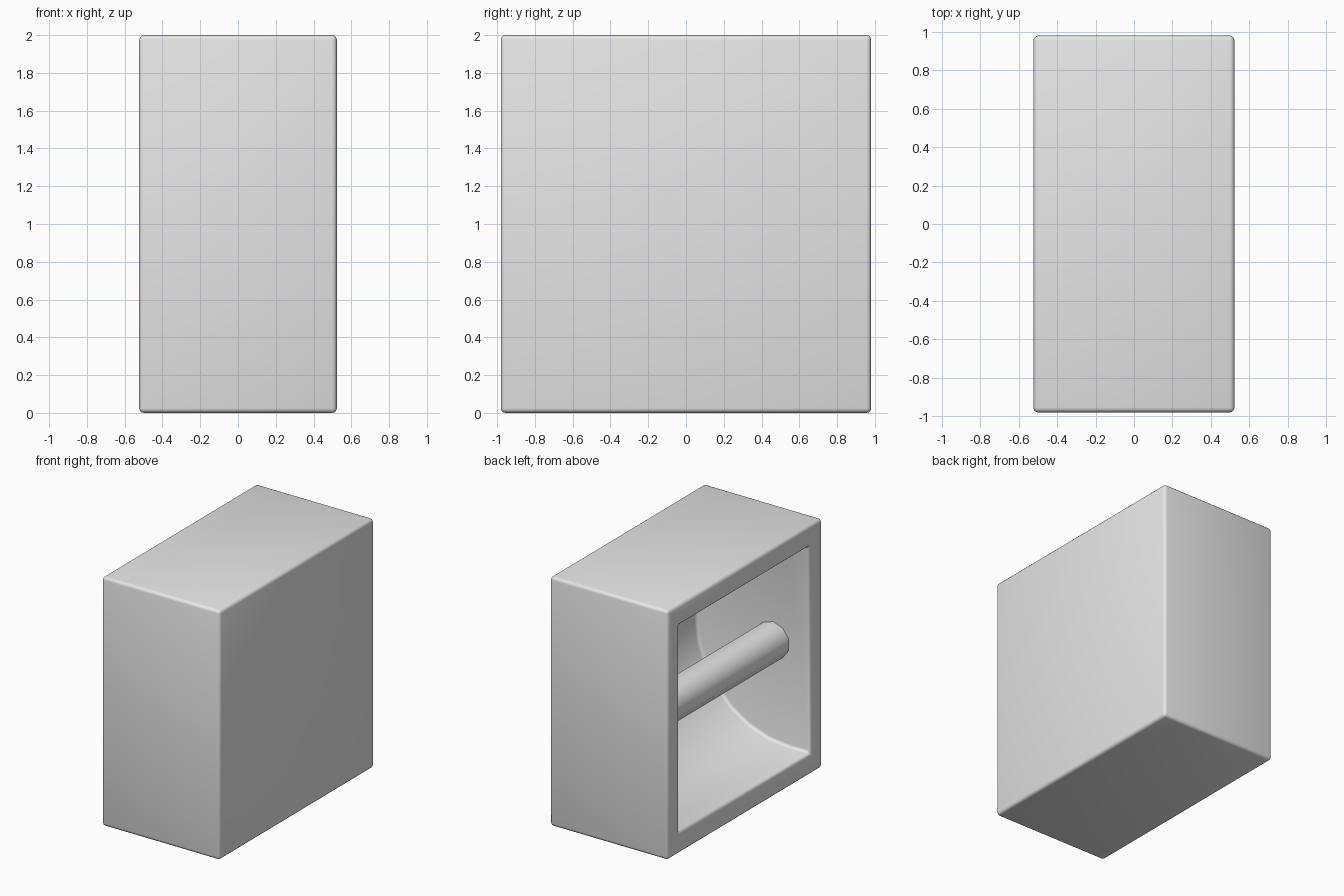
import bpy, bmesh, math
from mathutils import Matrix

if "Cube" in bpy.data.objects:
    bpy.data.objects.remove(bpy.data.objects["Cube"], do_unlink=True)

HALF_X, HALF_Y, HEIGHT = 0.523, 0.98, 2.0
MID_Z = HEIGHT / 2
OPEN_Y = 0.83        # half width of the recess
RADIUS = 0.83        # radius of the rounded recess back
ARC_X = -0.34        # centre of the rounded back
ARC_STEPS = 14

grey = bpy.data.materials.new("light grey")
grey.use_nodes = True
grey.diffuse_color = (0.8, 0.8, 0.8, 1)
grey.node_tree.nodes["Principled BSDF"].inputs["Base Color"].default_value = (0.8, 0.8, 0.8, 1)


def add_object(name, bm):
    bmesh.ops.recalc_face_normals(bm, faces=bm.faces)
    mesh = bpy.data.meshes.new(name)
    bm.to_mesh(mesh)
    bm.free()
    mesh.materials.append(grey)
    obj = bpy.data.objects.new(name, mesh)
    bpy.context.collection.objects.link(obj)
    return obj


def activate(obj):
    bpy.ops.object.select_all(action='DESELECT')
    obj.select_set(True)
    bpy.context.view_layer.objects.active = obj


# Housing block
bm = bmesh.new()
bmesh.ops.create_cube(bm, size=1)
bmesh.ops.scale(bm, vec=(2 * HALF_X, 2 * HALF_Y, HEIGHT), verts=bm.verts)
bmesh.ops.translate(bm, vec=(0, 0, MID_Z), verts=bm.verts)
housing = add_object("housing", bm)

# Recess cutter: open mouth on the left side plate, half-round back
profile = [(-0.8, MID_Z - RADIUS)]
for i in range(ARC_STEPS + 1):
    a = math.pi * i / ARC_STEPS
    profile.append((ARC_X + RADIUS * math.sin(a), MID_Z - RADIUS * math.cos(a)))
profile.append((-0.8, MID_Z + RADIUS))
bm = bmesh.new()
face = bm.faces.new([bm.verts.new((x, -OPEN_Y, z)) for x, z in profile])
side = bmesh.ops.extrude_face_region(bm, geom=[face])
bmesh.ops.translate(bm, vec=(0, 2 * OPEN_Y, 0),
                    verts=[v for v in side["geom"] if isinstance(v, bmesh.types.BMVert)])
cutter = add_object("recess_cutter", bm)
cutter.hide_render = True

# Cut the recess and round every hard edge
activate(housing)
cut = housing.modifiers.new("recess", 'BOOLEAN')
cut.operation = 'DIFFERENCE'
cut.solver = 'EXACT'
cut.object = cutter
bpy.ops.object.modifier_apply(modifier=cut.name)
bpy.data.objects.remove(cutter, do_unlink=True)
bevel = housing.modifiers.new("rounded_edges", 'BEVEL')
bevel.width = 0.025
bevel.segments = 3
bevel.limit_method = 'ANGLE'
bevel.angle_limit = math.radians(40)
bevel.use_clamp_overlap = False
bpy.ops.object.modifier_apply(modifier=bevel.name)
bpy.ops.object.shade_smooth_by_angle(angle=math.radians(40))

# Roller bar spanning the recess
bm = bmesh.new()
bmesh.ops.create_cone(bm, cap_ends=True, segments=10, radius1=0.148, radius2=0.148,
                      depth=2 * OPEN_Y + 0.04)
bmesh.ops.rotate(bm, matrix=Matrix.Rotation(math.pi / 2, 3, 'X'), verts=bm.verts)
bmesh.ops.translate(bm, vec=(-0.19, 0, 0.99), verts=bm.verts)
roller = add_object("roller_bar", bm)
activate(roller)
bpy.ops.object.shade_smooth_by_angle(angle=math.radians(50))
